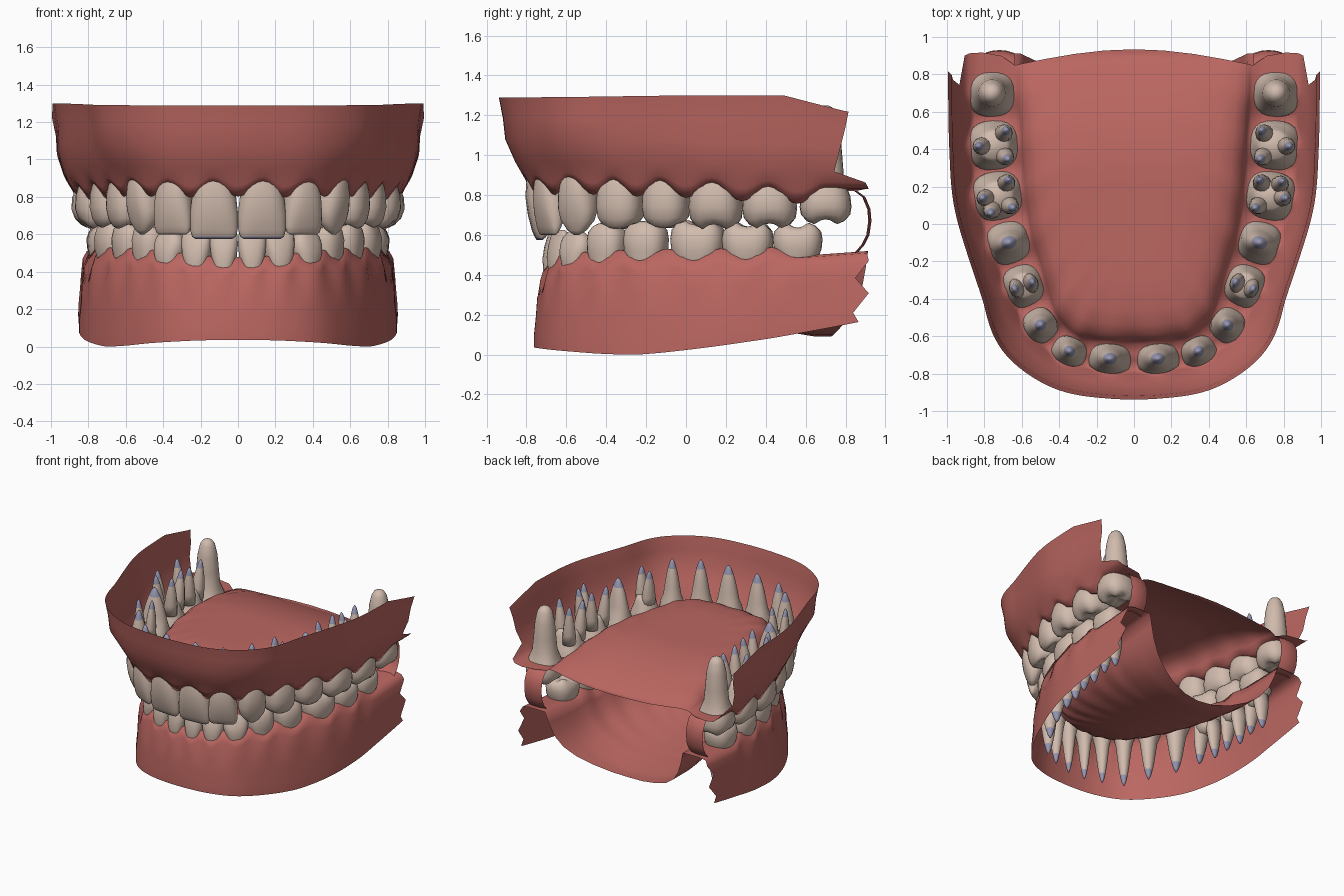
import bpy, bmesh, math
from mathutils import Vector

if "Cube" in bpy.data.objects:
    bpy.data.objects.remove(bpy.data.objects["Cube"])

def mat(name, c):
    m = bpy.data.materials.new(name)
    m.diffuse_color = (*c, 1)
    m.use_nodes = True
    m.node_tree.nodes["Principled BSDF"].inputs["Base Color"].default_value = m.diffuse_color
    return m

GUM = mat("gum red", (0.50, 0.135, 0.12))
ENAMEL = mat("tooth ivory", (0.64, 0.50, 0.42))
TIP = mat("root tip lavender", (0.31, 0.31, 0.45))

# per tooth from the middle back: x, y, width, half depth, neck z, tip z, root end z
UPPER = [(.128, -.72, .26, .085, .885, .575, 1.2), (.345, -.68, .215, .08, .88, .60, 1.2),
         (.50, -.54, .205, .09, .89, .60, 1.22), (.59, -.33, .235, .11, .88, .63, 1.2),
         (.67, -.10, .235, .12, .875, .635, 1.19), (.73, .15, .27, .14, .865, .63, 1.2),
         (.75, .42, .275, .14, .845, .635, 1.18), (.76, .70, .26, .13, .84, .655, 1.25),
         (.76, .93, 0, .13, .84, .66, 1.2)]
LOWER = [(.075, -.655, .15, .065, .42, .625, .07), (.22, -.625, .165, .07, .43, .625, .08),
         (.36, -.545, .185, .08, .45, .63, .07), (.47, -.395, .20, .09, .46, .66, .10),
         (.57, -.20, .225, .10, .47, .67, .11), (.65, .06, .275, .115, .47, .675, .12),
         (.69, .31, .26, .115, .475, .665, .14), (.70, .56, .25, .11, .485, .66, .17),
         (.71, .92, 0, .105, .51, .66, .2)]
KIND = ["incisor", "incisor", "canine", "premolar", "premolar", "molar", "molar", "molar"]

def full(half):
    return [(-t[0],) + t[1:] for t in reversed(half)] + list(half)

def spline(pts, u):
    """Smooth interpolation of all tooth values; whole u = centre of a tooth."""
    i = min(max(int(math.floor(u)), 0), len(pts) - 2)
    t = u - i
    a, b, c, d = (pts[min(max(i + k, 0), len(pts) - 1)] for k in (-1, 0, 1, 2))
    return [.5 * (2*q + (r-p)*t + (2*p-5*q+4*r-s)*t*t + (3*q-p-3*r+s)*t**3)
            for p, q, r, s in zip(a, b, c, d)]

def frame(pts, u):
    e = .02
    a, b = spline(pts, u - e), spline(pts, u + e)
    t = Vector((b[0] - a[0], b[1] - a[1])).normalized()
    return spline(pts, u), t, Vector((t.y, -t.x))

def finish(name, bm, mats):
    me = bpy.data.meshes.new(name)
    bm.to_mesh(me)
    bm.free()
    for m in mats:
        me.materials.append(m)
    for p in me.polygons:
        p.use_smooth = True
    ob = bpy.data.objects.new(name, me)
    bpy.context.collection.objects.link(ob)
    return ob

def quads(bm, rows, flip=False):
    for a, b in zip(rows, rows[1:]):
        for c in range(len(a) - 1):
            f = [a[c], a[c + 1], b[c + 1], b[c]]
            bm.faces.new(f[::-1] if flip else f)

# ---------- gums: outer wall, tooth bed, then vault or mouth floor ----------
def gum(name, half, sgn, edge, outer, inner, zc, spine):
    pts, bm, rows = full(half), bmesh.new(), []
    us = [i / 10 for i in range(171)]
    def place(u, k, a, b, t, sc, c):
        u = 1 - (1-u)*k if u < 1 else 16 + (u-16)*k if u > 16 else u
        p, _, n = frame(pts, u)
        s = (1 - math.cos(2 * math.pi * u)) / 2 if 1 <= u <= 16 else 0
        off = a + b * p[3] - (.03 * s if sc and b > 0 else 0)
        if sgn < 0 and t > .4:      # fuller corner above the canines
            off += .03 * math.exp(-((abs(u - 8.5) - 2.6) / .8) ** 2)
        z = p[4] + (edge(p[1]) - p[4]) * t + sgn * (sc * s + c)
        return Vector((p[0] + n.x * off, p[1] + n.y * off, z))
    for r in outer:
        rows.append([bm.verts.new(place(u, *r)) for u in us])
    rim = [place(u, *outer[-1]) for u in us]
    for s, g in inner:
        row = []
        for p in rim:
            y = p.y + (spine(p.y) - p.y) * math.sin(s * math.pi / 2)
            row.append(bm.verts.new((p.x * (1 - s), y, p.z + (zc(y) - p.z) * g)))
        rows.append(row)
    quads(bm, rows, sgn < 0)
    bmesh.ops.remove_doubles(bm, verts=bm.verts, dist=.0005)
    return finish(name, bm, [GUM])

def sq(v):
    return min(max(v, 0), 1) ** 2

# rows: end reach, offset, offset per half depth, height blend, scallop, height shift
gum("upper_gum", UPPER, -1,
    lambda y: 1.285 + .015 * min(1, (y + .95)) - .08 * min(max((y - .5) / .3, 0), 1),
    [(.43, .175, .45, 1, 0, 0), (.36, .155, .45, .75, 0, 0), (.27, .13, .6, .48, 0, 0),
     (.17, .05, .95, .2, 0, 0), (.8, .015, 1, .06, .05, 0), (.87, 0, .93, 0, .085, 0),
     (.9, 0, .4, 0, .05, .01), (.8, 0, -.4, 0, .04, .01), (.57, 0, -.95, 0, .03, .02)],
    [(.03, .35), (.07, .62), (.14, .82), (.26, .94), (.5, 1), (.75, 1), (1, 1)],
    lambda y: 1.0 - .17 * sq((y - .2) / .7),
    lambda y: -.15 + (y + .62) / 1.45 * 1.07)

gum("lower_gum", LOWER, 1,
    lambda y: .055 * sq((-.2 - y) / .57) + .14 * max((y + .2) / .95, 0) ** 1.3,
    [(.8, .04, 1, 1, 0, 0), (.72, .04, 1, .85, 0, 0), (1, .03, 1, .6, 0, 0),
     (.75, .02, 1.05, .35, 0, 0), (1, .005, 1.1, .12, .03, 0), (.95, 0, .95, 0, .06, 0),
     (.95, 0, .4, 0, .05, .01), (.95, 0, -.4, 0, .04, .01), (.95, 0, -.95, 0, .02, .01)],
    [(.04, .2), (.1, .42), (.2, .62), (.35, .78), (.55, .9), (.78, .98), (1, 1)],
    lambda y: .28 - .19 * min(max((y + .5) / 1.15, 0), 1),
    lambda y: -.2 + (y + .62) / 1.52 * .92)

# ---------- gum bands joining the jaws behind the last teeth ----------
for side, sx in (("left", -1), ("right", 1)):
    bm = bmesh.new()
    path = [(.86, .82), (.90, .79), (.925, .73), (.93, .67), (.92, .60), (.895, .55), (.86, .51)]
    rows = [[bm.verts.new((sx * x, y - 2.5 * (x - .72) ** 2, z)) for x in (.64, .68, .72, .76, .79)]
            for y, z in path]
    quads(bm, rows, sx < 0)
    finish("gum_band_" + side, bm, [GUM])

# ---------- teeth ----------
# crown rings: height, width, depth, cusp weight
PROFILE = {
    "incisor": [(0, .74, .93, 0), (.3, .92, 1, 0), (.6, 1, .8, 0), (.85, .98, .5, 0),
                (.96, .9, .28, 0), (1, .76, .14, 0)],
    "canine": [(0, .77, .95, 0), (.3, .95, 1, 0), (.55, 1, .85, 0), (.75, .88, .62, 0),
               (.92, .5, .34, 0), (1, .14, .1, 0)],
    "molar": [(0, .82, .86, 0), (.25, .96, .98, 0), (.55, 1, 1, .1), (.8, .95, .88, .4),
              (.95, .8, .68, .8), (1, .6, .5, 1), (.85, .2, .18, .2)]}
PROFILE["premolar"] = PROFILE["molar"]
# root rings, tip first: fraction of root length, width, depth
SINGLE = [(1, .05, .06), (.93, .17, .2), (.8, .29, .36), (.6, .42, .54), (.35, .54, .7), (.15, .63, .82)]
TRUNK = [(.36, .5, .5), (.25, .64, .66), (.12, .73, .76)]
FAT = [(1, .1, .1), (.97, .28, .28), (.9, .42, .42), (.7, .56, .56), (.4, .64, .64), (.15, .7, .72)]
SEG = 24

def loft(bm, rings, tips):
    """Skin a stack of rings; tips holds the bands painted with the tip colour."""
    for i, (a, b) in enumerate(zip(rings, rings[1:])):
        for j in range(len(a)):
            k = (j + 1) % len(a)
            bm.faces.new((a[j], a[k], b[k], b[j])).material_index = int(i in tips)
    bm.faces.new(rings[0][::-1]).material_index = int(0 in tips)
    bm.faces.new(rings[-1])

def split_roots(kind, num, upper):
    """Centres of the separate roots (fractions of width, half depth) and radii."""
    if kind == "molar" and upper and num < 8:
        return [(-.22, -.4), (.22, -.4), (0, .45)] + ([(.25, .28)] if num == 6 else []), .18, .36
    if kind == "molar" and not upper:
        return [(-.2, 0), (.2, 0)], .18, .6
    if upper and num == 4:
        return [(0, -.36), (0, .36)], .24, .38
    return [], 0, 0

def tooth(name, pts, u, kind, num, upper):
    p, t, n = frame(pts, u)
    x, y, w, hd, neck, tip, end = p
    bm = bmesh.new()
    def at(a, b, z):
        return bm.verts.new((x + t.x*a + n.x*b, y + t.y*a + n.y*b, z))
    sgn = -1 if upper else 1
    k = 4 if kind == "molar" else 2
    spots, rw, rd = split_roots(kind, num, upper)
    fat = upper and num == 8
    def ring(ws, ds, z, cw=0, shift=0, e=1):
        out = []
        for j in range(SEG):
            th = 2 * math.pi * j / SEG
            c, s = math.cos(th), math.sin(th)
            out.append(at(math.copysign(abs(c) ** e, c) * ws * w / 2,
                          math.copysign(abs(s) ** e, s) * ds * hd + shift,
                          z - sgn * cw * .012 * (1 + math.cos(k * th))))
        return out
    # root or trunk, then crown, in one skin
    base = FAT if fat else TRUNK if spots else SINGLE
    rings = [ring(ws, ds, neck + (end - neck) * q) for q, ws, ds in base]
    for h, ws, ds, cw in PROFILE[kind]:
        shift = (1 - ds) * .18 * hd if kind in ("incisor", "canine") and h > 0 else 0
        rings.append(ring(ws, ds, neck + (tip - neck) * h, cw, shift, .8))
    tips = [0, 1] if base is SINGLE else []
    if upper and num == 1:
        tips.append(len(rings) - 2)      # incisal edge
    loft(bm, rings, tips)
    # separate root legs
    for sa, sb in spots:
        legs = []
        for q, r in [(1, .08), (.93, .32), (.82, .5), (.6, .78), (.35, .95), (.1, 1)]:
            spread = .9 + .4 * q
            legs.append([at(sa * w * spread + math.cos(math.pi*j/6) * rw * w * r,
                            sb * hd * spread + math.sin(math.pi*j/6) * rd * hd * r,
                            neck + (end - neck) * q) for j in range(12)])
        loft(bm, legs, [0, 1])
    bmesh.ops.recalc_face_normals(bm, faces=bm.faces)
    finish(name, bm, [ENAMEL, TIP])

for jaw, half in (("upper", UPPER), ("lower", LOWER)):
    pts = full(half)
    for u in range(1, 17):
        num = 9 - u if u <= 8 else u - 8
        side = "left" if u <= 8 else "right"
        kind = KIND[num - 1]
        tooth(f"{jaw}_{kind}_{num}_{side}", pts, u, kind, num, jaw == "upper")
